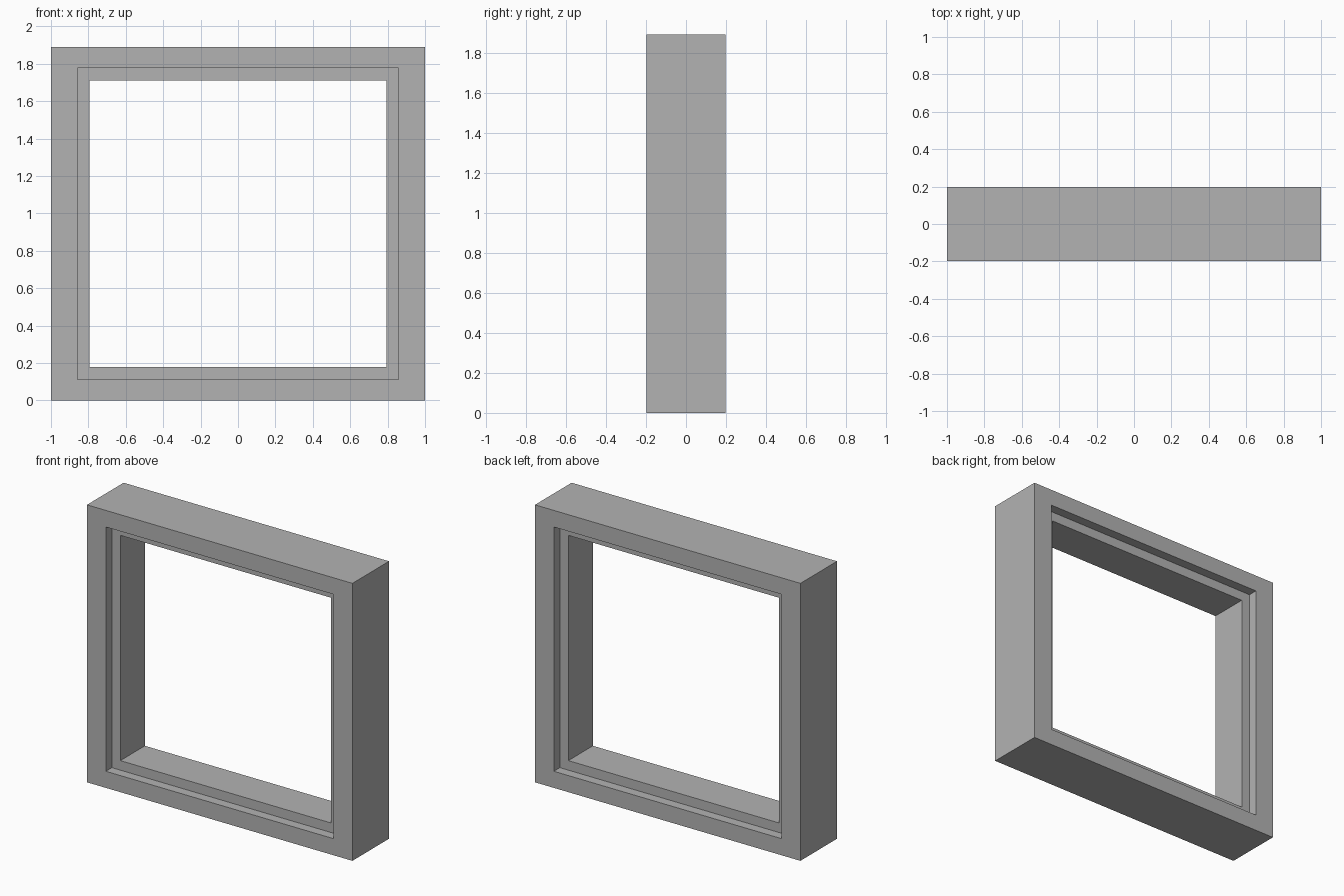
import bpy
import bmesh

# Remove the default cube
cube = bpy.data.objects.get("Cube")
if cube:
    bpy.data.objects.remove(cube, do_unlink=True)

# Plain grey material
GREY = (0.45, 0.45, 0.45, 1.0)
mat = bpy.data.materials.new("plain grey")
mat.use_nodes = True
mat.diffuse_color = GREY
mat.node_tree.nodes["Principled BSDF"].inputs["Base Color"].default_value = GREY

CENTRE_Z = 0.945
DEPTH = 0.197      # half depth of the frame
STEP = 0.132       # half depth of the inner lip

# Half sizes (x, z) of the outer edge, the rebate and the opening
OUTER, REBATE, OPENING = (1.0, 0.945), (0.858, 0.832), (0.794, 0.767)

# Cross-section from the outer front edge, through the opening, to the back
front = [(OUTER, -DEPTH), (REBATE, -DEPTH), (REBATE, -STEP), (OPENING, -STEP)]
section = front + [(size, -y) for size, y in reversed(front)]


def rectangle(bm, size, y):
    """Four corners of one rectangular ring."""
    hx, hz = size
    corners = ((-1, -1), (1, -1), (1, 1), (-1, 1))
    return [bm.verts.new((sx * hx, y, CENTRE_Z + sz * hz)) for sx, sz in corners]


# Window frame with a rebate on both sides
bm = bmesh.new()
rings = [rectangle(bm, size, y) for size, y in section]
for a, b in zip(rings, rings[1:] + rings[:1]):
    for i in range(4):
        j = (i + 1) % 4
        bm.faces.new((a[i], a[j], b[j], b[i]))
bmesh.ops.recalc_face_normals(bm, faces=bm.faces)

mesh = bpy.data.meshes.new("window_frame")
bm.to_mesh(mesh)
bm.free()
mesh.materials.append(mat)
frame = bpy.data.objects.new("window_frame", mesh)
bpy.context.collection.objects.link(frame)
